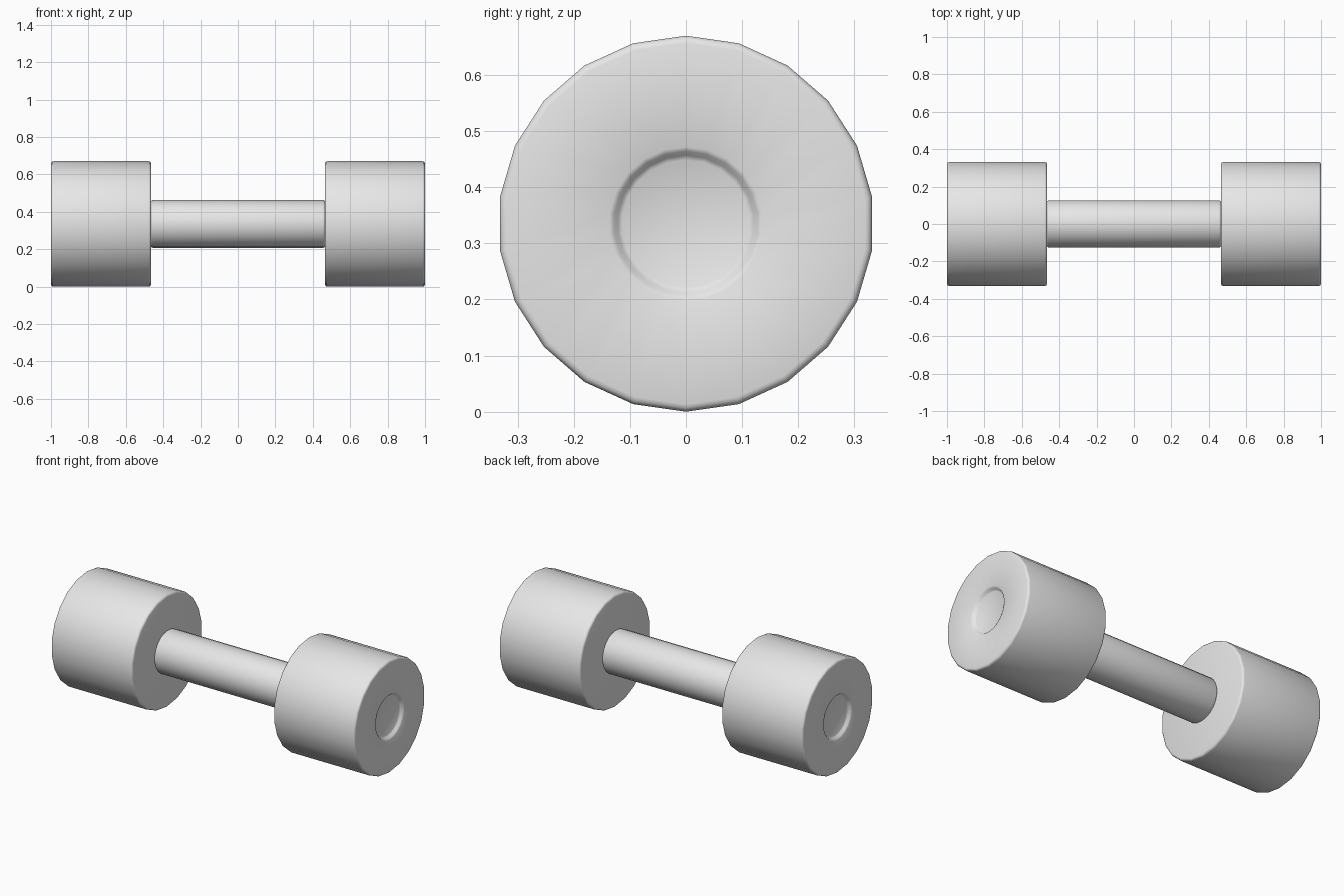
import bpy
import bmesh
from math import sin, cos, pi, radians

SIDES = 22
AXIS_Z = 0.335

old = bpy.data.objects.get("Cube")
if old:
    bpy.data.objects.remove(old, do_unlink=True)

grey = bpy.data.materials.new("light_grey")
grey.use_nodes = True
colour = (0.8, 0.8, 0.8, 1)
grey.diffuse_color = colour
grey.node_tree.nodes["Principled BSDF"].inputs["Base Color"].default_value = colour


def corner(cx, cr, radius, start, end, steps=3):
    """Rounded corner of a profile, as (x, radius) points."""
    angles = [radians(start + (end - start) * i / steps) for i in range(steps + 1)]
    return [(cx + radius * cos(a), cr + radius * sin(a)) for a in angles]


def lathe(name, profile, side=1):
    """Revolve (x, radius) points around the long axis and cap both ends."""
    bm = bmesh.new()
    rings = []
    for x, r in profile:
        rings.append([bm.verts.new((side * x, r * sin(2 * pi * i / SIDES),
                                    AXIS_Z + r * cos(2 * pi * i / SIDES)))
                      for i in range(SIDES)])
    for a, b in zip(rings, rings[1:]):
        for i in range(SIDES):
            j = (i + 1) % SIDES
            bm.faces.new((a[i], a[j], b[j], b[i]))
    bm.faces.new(rings[0])
    bm.faces.new(rings[-1])
    bmesh.ops.recalc_face_normals(bm, faces=bm.faces)
    mesh = bpy.data.meshes.new(name)
    bm.to_mesh(mesh)
    bm.free()
    mesh.materials.append(grey)
    obj = bpy.data.objects.new(name, mesh)
    bpy.context.collection.objects.link(obj)
    bpy.ops.object.select_all(action="DESELECT")
    obj.select_set(True)
    bpy.context.view_layer.objects.active = obj
    bpy.ops.object.shade_smooth_by_angle(angle=radians(40))
    return obj


# Weights: rounded rims and a shallow round recess in the outer end
bevel = 0.013
weight = corner(0.465 + bevel, AXIS_Z - bevel, bevel, 180, 90)
weight += corner(1 - bevel, AXIS_Z - bevel, bevel, 90, 0)
weight += [(1, 0.137), (0.996, 0.129), (0.984, 0.122), (0.98, 0.114)]
lathe("left_weight", weight)
lathe("right_weight", weight, -1)

# Handle: plain bar with softened ends, running just into the weights
end = corner(0.455, 0.118, 0.01, 90, 0)
half = end + [(0.47, 0.118)]
lathe("handle", [(-x, r) for x, r in reversed(half)] + half)
